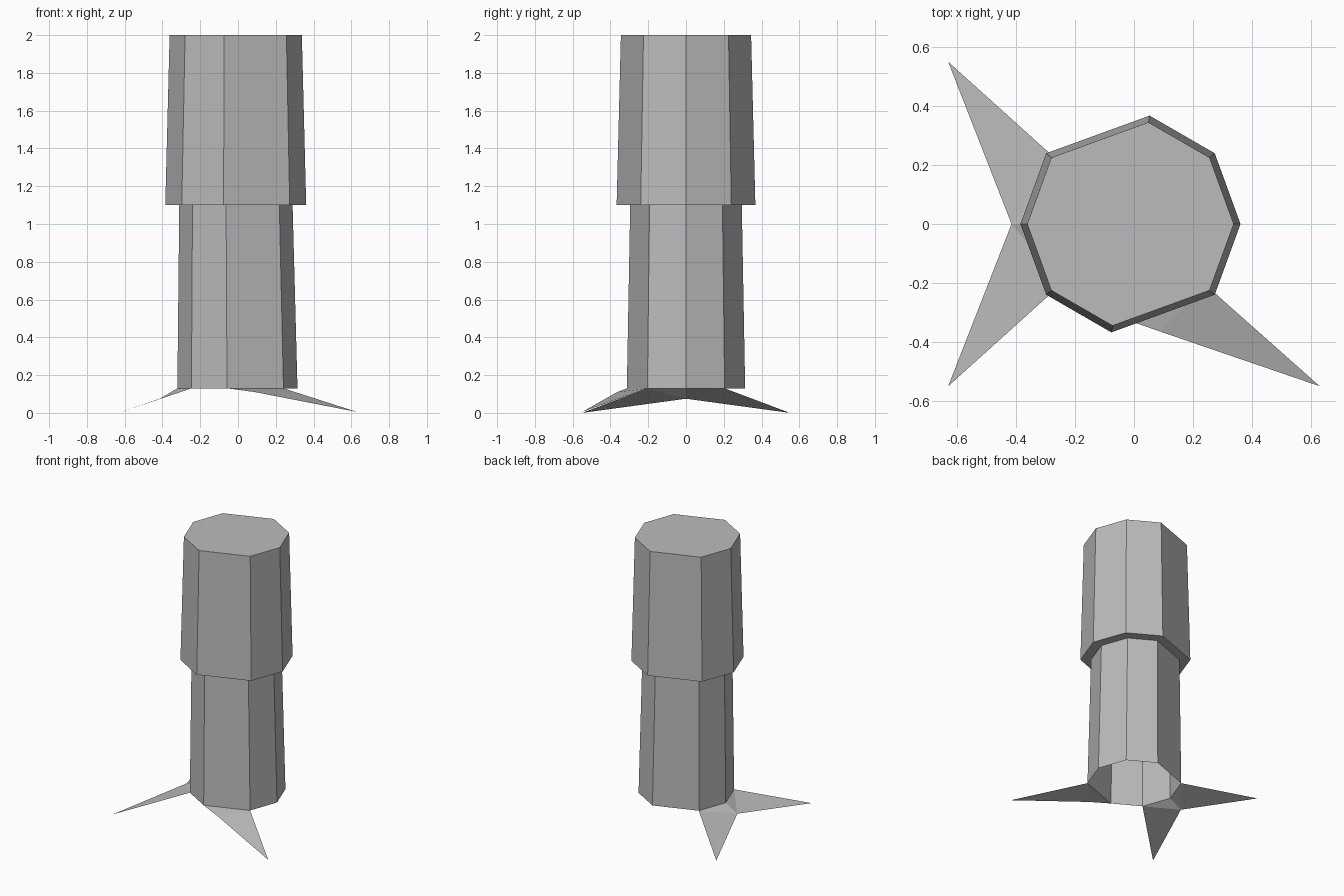
import bpy
import bmesh
from math import cos, sin, radians

cube = bpy.data.objects.get("Cube")
if cube:
    bpy.data.objects.remove(cube)

grey = bpy.data.materials.new("grey")
grey.use_nodes = True
grey.diffuse_color = (0.5, 0.5, 0.5, 1)
grey.node_tree.nodes["Principled BSDF"].inputs["Base Color"].default_value = (0.5, 0.5, 0.5, 1)

ANGLES = (0, 40, 80, 140, 180, 220, 260, 320)  # uneven eight-sided section


def section(radius, x, z):
    return [(x + radius * cos(radians(a)), radius * sin(radians(a)), z) for a in ANGLES]


def finish(bm, name):
    mesh = bpy.data.meshes.new(name)
    bm.to_mesh(mesh)
    bm.free()
    mesh.materials.append(grey)
    obj = bpy.data.objects.new(name, mesh)
    bpy.context.collection.objects.link(obj)
    return obj


# Trunk: hollow at the foot, stepped out halfway, capped on top
rings = [(0.318, -0.003, 0.13), (0.30, -0.011, 1.1), (0.373, -0.012, 1.1), (0.35, -0.012, 2.0)]
bm = bmesh.new()
loops = [[bm.verts.new(p) for p in section(*r)] for r in rings]
for low, high in zip(loops, loops[1:]):
    for i in range(len(low)):
        j = (i + 1) % len(low)
        bm.faces.new((low[i], low[j], high[j], high[i]))
bm.faces.new(loops[-1])
finish(bm, "trunk")

# Roots: thin sheets sloping from the trunk's foot to pointed tips
foot = section(*rings[0])


def root(name, points, faces):
    bm = bmesh.new()
    verts = [bm.verts.new(p) for p in points]
    for f in faces:
        face = bm.faces.new([verts[i] for i in f])
        face.normal_update()
        if face.normal.z < 0:
            face.normal_flip()
    finish(bm, name)


root("front_root",
     [foot[7], foot[6], (0.09, -0.365, 0.11), (0.63, -0.55, 0.005)],
     [(0, 1, 2), (0, 2, 3)])
root("right_forked_root",
     [foot[3], foot[4], foot[5], (-0.415, 0, 0.075), (-0.63, 0.55, 0), (-0.63, -0.55, 0)],
     [(0, 1, 3), (1, 2, 3), (0, 3, 4), (2, 5, 3)])
